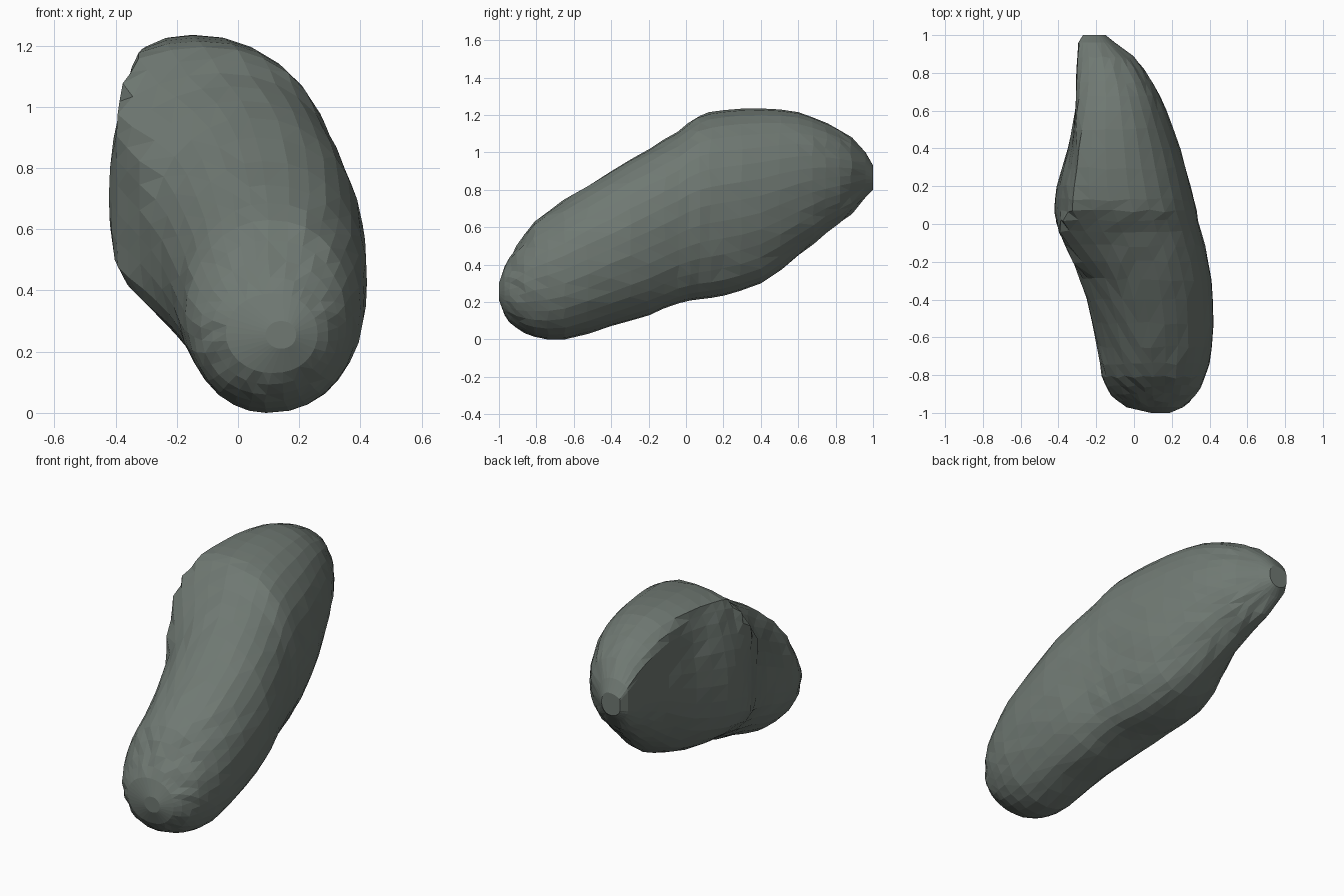
import bpy, bmesh, math, random

if "Cube" in bpy.data.objects:
    bpy.data.objects.remove(bpy.data.objects["Cube"])

random.seed(4)
SIDES = 32

# stations along the body: y, z low, z high, x min, x max, x of top, x of bottom
STATIONS = [
    (-1.00, 0.21, 0.30, 0.09, 0.19, 0.14, 0.14),
    (-0.97, 0.13, 0.39, -0.04, 0.26, 0.11, 0.11),
    (-0.90, 0.06, 0.50, -0.12, 0.33, 0.10, 0.09),
    (-0.81, 0.015, 0.63, -0.17, 0.375, 0.10, 0.09),
    (-0.65, 0.00, 0.745, -0.195, 0.415, 0.09, 0.09),
    (-0.40, 0.07, 0.90, -0.25, 0.42, 0.06, 0.10),
    (-0.20, 0.13, 1.02, -0.32, 0.395, 0.01, 0.10),
    (-0.04, 0.195, 1.11, -0.395, 0.355, -0.06, 0.09),
    (0.07, 0.215, 1.195, -0.42, 0.33, -0.11, 0.07),
    (0.20, 0.235, 1.225, -0.41, 0.30, -0.14, 0.04),
    (0.40, 0.30, 1.235, -0.35, 0.245, -0.15, 0.00),
    (0.60, 0.45, 1.215, -0.31, 0.17, -0.15, -0.07),
    (0.75, 0.57, 1.155, -0.305, 0.10, -0.15, -0.12),
    (0.88, 0.67, 1.08, -0.30, 0.00, -0.17, -0.18),
    (0.96, 0.76, 1.00, -0.295, -0.10, -0.20, -0.22),
    (1.00, 0.80, 0.93, -0.27, -0.15, -0.20, -0.21),
]


def ramp(v, a, b):
    return min(1, max(0, (v - a) / (b - a)))


def section(y, zlo, zhi, xmin, xmax, xt, xb):
    """Rounded on the right, sliced off by a slightly bulging face on the left."""
    k_top = 1 + 0.45 * ramp(y, -0.3, 0.08)
    k_low = 1 + 0.2 * ramp(y, -0.5, 0.05) * (1 - 0.7 * ramp(y, 0.3, 0.6))
    bulge = 0.11 * max(0, 1 - ((y - 0.15) / 0.4) ** 2) * ramp(y, -0.04, 0.07)
    mid = (xt + xb) / 2
    pts = []
    for i in range(SIDES):
        a = 2 * math.pi * i / SIDES
        c, s = math.cos(a), math.sin(a)
        cx = mid + (xt - xb) / 2 * s
        if c >= 0:
            x = cx + (xmax - cx) * c ** 0.87
        else:
            k = k_top if s > 0 else k_low
            x = max(cx + k * (mid - xmin) * c, xmin + bulge * s * s)
        pts.append((x, y, (zlo + zhi) / 2 + (zhi - zlo) / 2 * s))
    return pts


def spline(p0, p1, p2, p3, t):
    return [0.5 * (2 * b + (c - a) * t + (2 * a - 5 * b + 4 * c - d) * t * t
                   + (3 * b - a - 3 * c + d) * t ** 3)
            for a, b, c, d in zip(p0, p1, p2, p3)]


# refine the longer spans with one extra station each
rows = []
for i, row in enumerate(STATIONS):
    rows.append(row)
    if 1 <= i < 13:
        rows.append(spline(STATIONS[i - 1], row, STATIONS[i + 1], STATIONS[i + 2], 0.5))

# loft the body
bm = bmesh.new()
rings = [[bm.verts.new(p) for p in section(*r)] for r in rows]
for a, b in zip(rings, rings[1:]):
    for i in range(SIDES):
        j = (i + 1) % SIDES
        bm.faces.new((a[i], a[j], b[j], b[i]))
bm.faces.new(rings[0])
bm.faces.new(list(reversed(rings[-1])))

# slight surface irregularity, as on a rough stone
for ring in rings[2:-2]:
    for v in ring:
        v.co.y += random.uniform(-0.008, 0.008)
        v.co.x += random.uniform(-0.003, 0.003)
bmesh.ops.remove_doubles(bm, verts=bm.verts, dist=0.006)
bmesh.ops.triangulate(bm, faces=bm.faces)
bmesh.ops.recalc_face_normals(bm, faces=bm.faces)

mesh = bpy.data.meshes.new("stone_body")
bm.to_mesh(mesh)
bm.free()
body = bpy.data.objects.new("stone_body", mesh)
bpy.context.collection.objects.link(body)

# grey-green stone colour
mat = bpy.data.materials.new("grey_green_stone")
mat.diffuse_color = (0.16, 0.19, 0.17, 1)
mat.use_nodes = True
mat.node_tree.nodes["Principled BSDF"].inputs["Base Color"].default_value = mat.diffuse_color
mesh.materials.append(mat)
